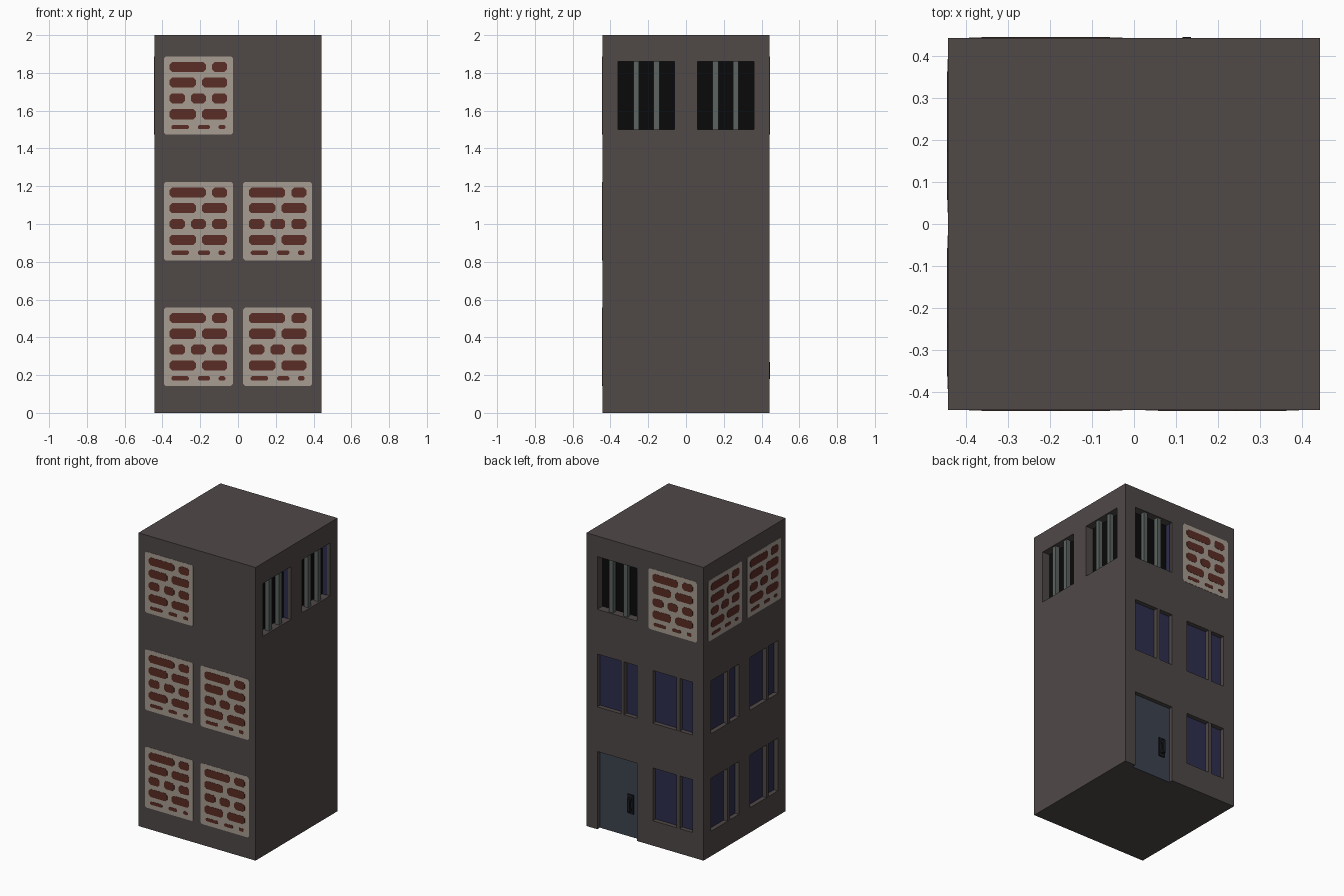
import bpy, bmesh, math
from mathutils import Matrix

if "Cube" in bpy.data.objects:
    bpy.data.objects.remove(bpy.data.objects["Cube"])

H = 0.442                      # wall half width (thin plates reach a little further)
SLOTS = (-0.21, 0.21)          # opening centres across a wall
FLOORS = (0.35, 1.015, 1.68)   # opening centres up a wall
WW, WH = 0.15, 0.18            # opening half width and half height


def mat(name, r, g, b):
    m = bpy.data.materials.new(name)
    m.diffuse_color = (r, g, b, 1)
    m.use_nodes = True
    m.node_tree.nodes["Principled BSDF"].inputs["Base Color"].default_value = m.diffuse_color
    return m


WALL = mat("wall_brown_grey", 0.080, 0.065, 0.064)
MORTAR = mat("mortar_beige", 0.385, 0.335, 0.285)
BRICK = mat("brick_red", 0.105, 0.025, 0.018)
BLACK = mat("interior_black", 0.003, 0.003, 0.003)
STEEL = mat("bar_grey", 0.105, 0.125, 0.120)
GLASS = mat("glass_blue", 0.027, 0.027, 0.075)
DOOR = mat("door_slate", 0.046, 0.058, 0.078)
HANDLE = mat("handle_dark", 0.010, 0.011, 0.015)


def prism(bm, u0, u1, z0, z1, d0, d1, c=0.0):
    """Box on the front wall; d is distance outward from the wall, c cuts the corners."""
    if c:
        pts = [(u0 + c, z0), (u1 - c, z0), (u1, z0 + c), (u1, z1 - c),
               (u1 - c, z1), (u0 + c, z1), (u0, z1 - c), (u0, z0 + c)]
    else:
        pts = [(u0, z0), (u1, z0), (u1, z1), (u0, z1)]
    a = [bm.verts.new((u, -H - d0, z)) for u, z in pts]
    b = [bm.verts.new((u, -H - d1, z)) for u, z in pts]
    n = len(pts)
    bm.faces.new(a[::-1])
    bm.faces.new(b)
    for i in range(n):
        j = (i + 1) % n
        bm.faces.new((a[i], a[j], b[j], b[i]))


def part(name, material, wall, boxes):
    """Make one object from boxes, turned to its wall: 0 front, 1 right, 2 back, 3 left."""
    bm = bmesh.new()
    for b in boxes:
        prism(bm, *b)
    bmesh.ops.transform(bm, matrix=Matrix.Rotation(wall * math.pi / 2, 4, 'Z'), verts=bm.verts)
    bmesh.ops.recalc_face_normals(bm, faces=bm.faces)
    me = bpy.data.meshes.new(name)
    bm.to_mesh(me)
    bm.free()
    me.materials.append(material)
    ob = bpy.data.objects.new(name, me)
    bpy.context.collection.objects.link(ob)
    return ob


# Main block
body = part("building_block", WALL, 0, [(-H, H, 0, 2, 0, -2 * H)])
cutters = []


def cut(wall, u, z0, z1, depth):
    cutters.append(part("cutter", WALL, wall, [(u - WW, u + WW, z0, z1, 0.05, -depth)]))


# Bricked-up opening: mortar plate with rows of bricks (height range, then spans)
ROWS = [(0.030, 0.083, [(0.03, 0.222), (0.255, 0.335)]),
        (0.112, 0.166, [(0.03, 0.170), (0.202, 0.335)]),
        (0.196, 0.250, [(0.03, 0.112), (0.144, 0.222), (0.255, 0.335)]),
        (0.280, 0.334, [(0.03, 0.170), (0.202, 0.335)]),
        (0.364, 0.386, [(0.04, 0.132), (0.180, 0.244), (0.290, 0.325)])]


def bricked(wall, u, z):
    left, top = u - 0.1825, z + 0.208
    part("mortar_panel", MORTAR, wall,
         [(left, left + 0.365, top - 0.415, top, -0.002, 0.0015, 0.01)])
    part("bricks", BRICK, wall,
         [(left + a, left + b, top - t1, top - t0, 0, 0.003, 0.014 if t1 - t0 > 0.03 else 0.006)
          for t0, t1, spans in ROWS for a, b in spans])


# Glazed window: recessed glass with an off-centre mullion
def window(wall, u, z):
    cut(wall, u, z - WH, z + WH, 0.035)
    part("window_glass", GLASS, wall, [(u - WW, u + WW, z - WH, z + WH, -0.036, -0.030)])
    m = u - WW + 0.19
    part("window_mullion", WALL, wall, [(m - 0.012, m + 0.012, z - WH, z + WH, -0.034, -0.001)])


# Barred window: dark recess, two bars, a strip of glass on one side
def barred(wall, u, z):
    cut(wall, u, z - WH, z + WH, 0.06)
    part("dark_interior", BLACK, wall, [(u - WW, u + WW, z - WH, z + WH, -0.062, -0.056)])
    part("window_bars", STEEL, wall,
         [(u + s * 0.054 - 0.015, u + s * 0.054 + 0.015, z - WH, z + WH, -0.042, -0.012)
          for s in (-1, 1)])
    part("side_glass", GLASS, wall,
         [(u + WW - 0.003, u + WW + 0.002, z - WH, z + WH, -0.056, -0.022)])


# Door: recess open to the ground, slab, handle on a backplate
def door(wall, u):
    top = FLOORS[0] + WH
    cut(wall, u, -0.05, top, 0.035)
    part("door_slab", DOOR, wall, [(u - WW, u + WW, 0, top, -0.036, -0.028)])
    h = u + 0.085
    part("door_handle", HANDLE, wall,
         [(h - 0.022, h + 0.022, 0.16, 0.29, -0.029, -0.020),
          (h - 0.010, h + 0.010, 0.18, 0.20, -0.021, -0.002),
          (h - 0.010, h + 0.010, 0.25, 0.27, -0.021, -0.002),
          (h - 0.010, h + 0.010, 0.18, 0.27, -0.008, 0.002)])


# Layout per wall, floor by floor from the ground, left and right slot
LAYOUT = {0: ("BB", "BB", "B-"), 1: ("--", "--", "XX"),
          2: ("DW", "WW", "XB"), 3: ("WW", "WW", "BB")}
MAKE = {"B": bricked, "W": window, "X": barred}
for wall, floors in LAYOUT.items():
    for z, row in zip(FLOORS, floors):
        for u, kind in zip(SLOTS, row):
            if kind == "D":
                door(wall, u)
            elif kind in MAKE:
                MAKE[kind](wall, u, z)

# Carve the recesses, then remove the cutters
bpy.context.view_layer.objects.active = body
for c in cutters:
    mod = body.modifiers.new("recess", 'BOOLEAN')
    mod.operation = 'DIFFERENCE'
    mod.solver = 'EXACT'
    mod.object = c
    bpy.ops.object.modifier_apply(modifier=mod.name)
    bpy.data.objects.remove(c)
